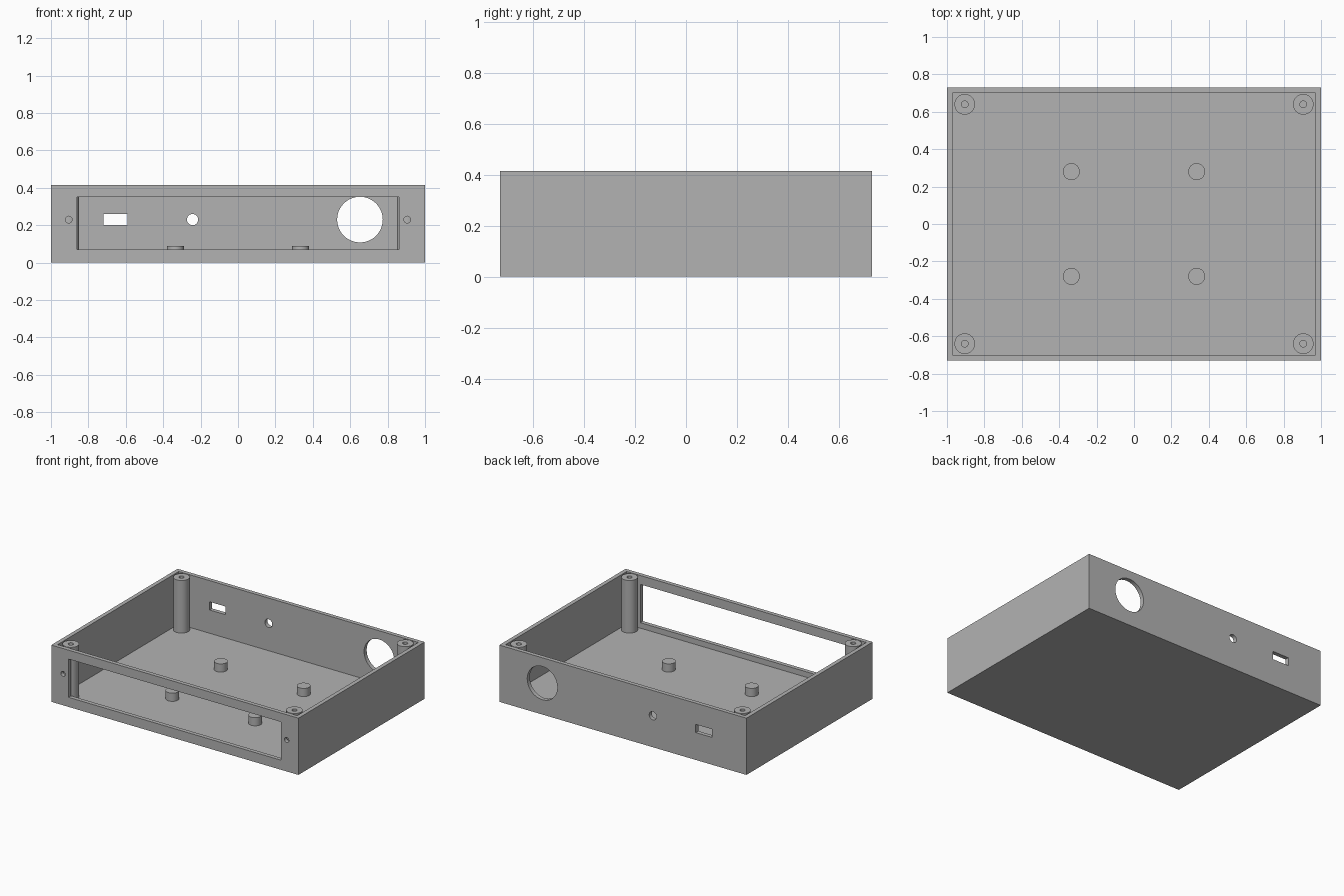
import bpy
from math import radians

default = bpy.data.objects.get("Cube")
if default:
    bpy.data.objects.remove(default, do_unlink=True)

W, D, H = 1.0, 0.73, 0.415      # half width, half depth, height
WALL = 0.03
MID = 0.23                      # height of the wall cutouts

grey = bpy.data.materials.new("plain grey")
grey.use_nodes = True
colour = (0.45, 0.45, 0.45, 1)
grey.diffuse_color = colour
grey.node_tree.nodes["Principled BSDF"].inputs["Base Color"].default_value = colour


def box(name, low, high):
    centre = [(a + b) / 2 for a, b in zip(low, high)]
    bpy.ops.mesh.primitive_cube_add(size=1, location=centre)
    obj = bpy.context.object
    obj.name = name
    obj.scale = [b - a for a, b in zip(low, high)]
    bpy.ops.object.transform_apply(location=True, rotation=False, scale=True)
    obj.data.materials.append(grey)
    return obj


def rod(name, radius, depth, centre, along_y=False):
    bpy.ops.mesh.primitive_cylinder_add(
        vertices=48, radius=radius, depth=depth, location=centre,
        rotation=(radians(90) if along_y else 0, 0, 0))
    obj = bpy.context.object
    obj.name = name
    obj.data.materials.append(grey)
    return obj


def cut(target, cutter):
    mod = target.modifiers.new("cut", 'BOOLEAN')
    mod.operation = 'DIFFERENCE'
    mod.solver = 'EXACT'
    mod.object = cutter
    bpy.context.view_layer.objects.active = target
    bpy.ops.object.modifier_apply(modifier=mod.name)
    bpy.data.objects.remove(cutter, do_unlink=True)


def soften(obj):
    bpy.ops.object.select_all(action='DESELECT')
    obj.select_set(True)
    bpy.context.view_layer.objects.active = obj
    bpy.ops.object.shade_smooth_by_angle(angle=radians(30))


# Open tray
case = box("case", (-W, -D, 0), (W, D, H))
cut(case, box("cavity", (WALL - W, WALL - D, WALL), (W - WALL, D - WALL, H + 0.1)))

# Front window and its two screw holes
cut(case, box("window", (-0.86, -D - 0.1, 0.07), (0.86, -D + 0.06, 0.35)))
for x in (-0.905, 0.905):
    cut(case, rod("front_hole", 0.018, 0.1, (x, -D, MID), True))

# Rear slot, small hole and large hole
cut(case, box("slot", (-0.72, D - 0.1, 0.2), (-0.59, D + 0.1, 0.26)))
for x, radius in ((-0.243, 0.03), (0.652, 0.122)):
    cut(case, rod("rear_hole", radius, 0.2, (x, D, MID), True))
soften(case)

# Corner screw posts and board standoffs, one of each per quadrant
for sx, side in ((-1, "right"), (1, "left")):
    for sy, end in ((-1, "front"), (1, "rear")):
        post = rod(f"{end}_{side}_screw_post", 0.055, H - WALL,
                   (sx * 0.905, sy * 0.64, (H + WALL) / 2))
        cut(post, rod("pilot_hole", 0.018, 0.24, (sx * 0.905, sy * 0.64, H)))
        soften(post)
        soften(rod(f"{end}_{side}_standoff", 0.045, 0.06,
                   (sx * 0.335, sy * 0.28, WALL + 0.03)))
